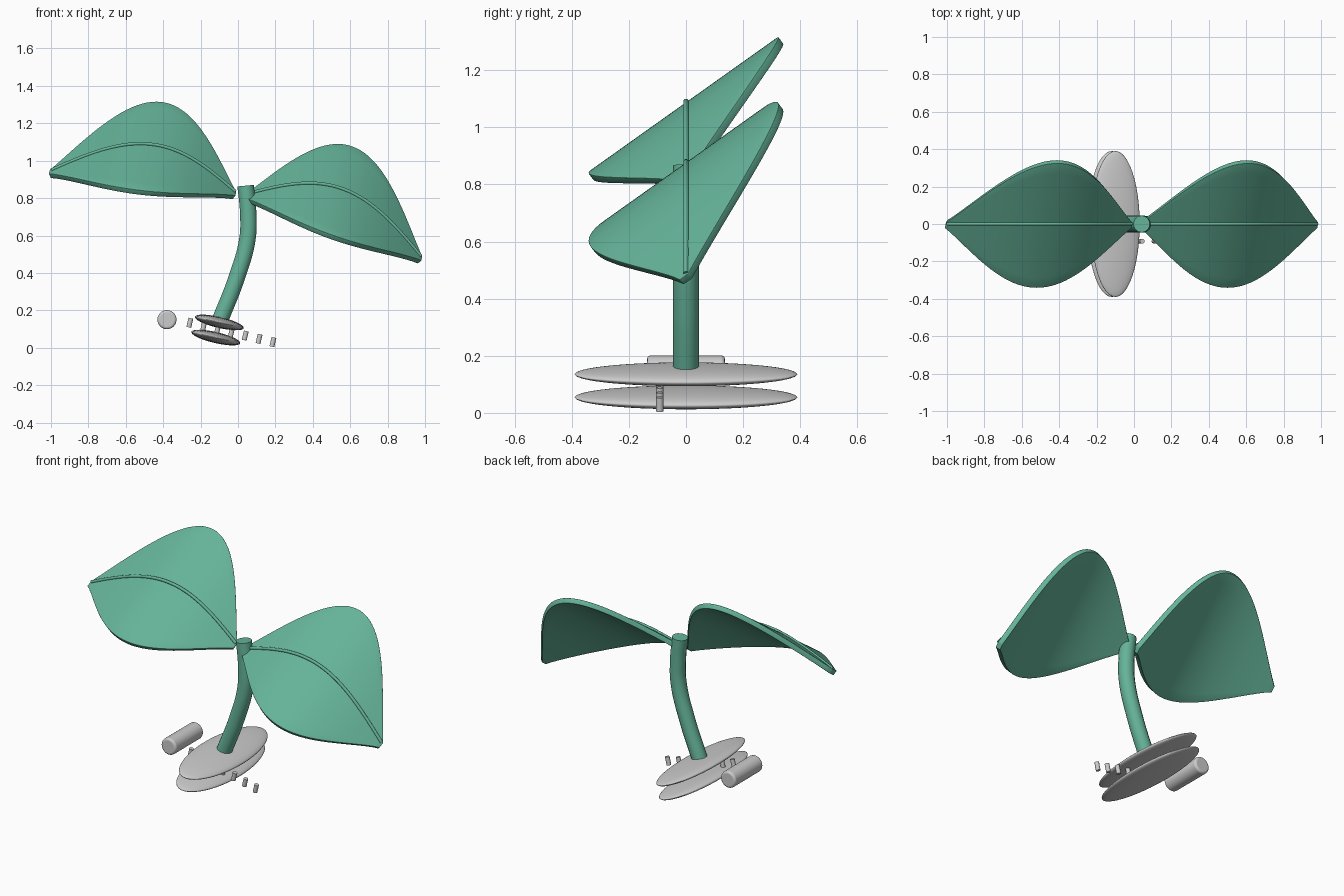
import bpy, bmesh, math
from mathutils import Matrix

if "Cube" in bpy.data.objects:
    bpy.data.objects.remove(bpy.data.objects["Cube"])

# Everything is built upright, then leaned about the y axis
LEAN = Matrix.Rotation(math.radians(13.1), 4, 'Y')
CX = -0.173                      # mirror plane between the two leaves

green = bpy.data.materials.new("leaf_green")
green.diffuse_color = (0.13, 0.45, 0.32, 1)
green.use_nodes = True
green.node_tree.nodes["Principled BSDF"].inputs["Base Color"].default_value = green.diffuse_color


def finish(obj, name, mat=None):
    obj.name = name
    if mat:
        obj.data.materials.append(mat)
    if obj.type == 'MESH':
        bpy.context.view_layer.objects.active = obj
        obj.select_set(True)
        bpy.ops.object.shade_smooth_by_angle(angle=math.radians(40))
        obj.select_set(False)
    obj.matrix_basis = LEAN @ obj.matrix_basis
    return obj


def rib_point(t, side):
    """Arched centre line of a leaf, t from stem to tip."""
    x = CX + side * (0.03 + 0.985 * t)
    return x, 0.82 - 0.111 * t + 0.2 * math.sin(math.pi * t)


def tube(name, pts, radius):
    cu = bpy.data.curves.new(name, 'CURVE')
    cu.dimensions = '3D'
    cu.bevel_depth = radius
    cu.bevel_resolution = 5
    cu.use_fill_caps = True
    sp = cu.splines.new('BEZIER')
    sp.bezier_points.add(len(pts) - 1)
    for bp, (x, z) in zip(sp.bezier_points, pts):
        bp.co = (x, 0, z)
        bp.handle_left_type = bp.handle_right_type = 'AUTO'
    obj = bpy.data.objects.new(name, cu)
    bpy.context.collection.objects.link(obj)
    return finish(obj, name, green)


def leaf(name, side):
    bm = bmesh.new()
    n, m = 40, 12
    rows = []
    for i in range(n + 1):
        t = i / n
        x, z = rib_point(t, side)
        half = 0.015 + 0.318 * math.sin(math.pi * t) ** 1.08
        rows.append([bm.verts.new((x, half * v, z - 0.032 + 0.73 * half * v))
                     for v in (2 * j / m - 1 for j in range(m + 1))])
    for a, b in zip(rows, rows[1:]):
        for j in range(m):
            bm.faces.new((a[j], a[j + 1], b[j + 1], b[j]))
    bmesh.ops.recalc_face_normals(bm, faces=bm.faces)
    me = bpy.data.meshes.new(name)
    bm.to_mesh(me)
    bm.free()
    obj = bpy.data.objects.new(name, me)
    bpy.context.collection.objects.link(obj)
    sol = obj.modifiers.new("thickness", 'SOLIDIFY')
    sol.thickness, sol.offset = 0.03, 0
    bev = obj.modifiers.new("rounded_edge", 'BEVEL')
    bev.width, bev.segments, bev.limit_method = 0.012, 3, 'ANGLE'
    bev.angle_limit = math.radians(50)
    finish(obj, name, green)


# Leaves with raised midribs
for label, side in (("left", -1), ("right", 1)):
    leaf(label + "_leaf", side)
    pts = [rib_point(i / 10, side) for i in range(11)]
    tube(label + "_midrib", [(x, z - 0.010) for x, z in pts], 0.009)

# Curved stem
tube("stem", [(-0.128, 0.115), (-0.092, 0.36), (-0.083, 0.58),
              (-0.112, 0.72), (-0.157, 0.853)], 0.045)

# Two flattened oval base discs
for name, z in (("upper_base_disc", 0.109), ("lower_base_disc", 0.026)):
    bpy.ops.mesh.primitive_uv_sphere_add(segments=48, ring_count=24, location=(-0.128, 0, z))
    obj = bpy.context.object
    obj.scale = (0.134, 0.39, 0.0295)
    finish(obj, name)

# Roller lying along y
bpy.ops.mesh.primitive_cylinder_add(vertices=32, radius=0.051, depth=0.272,
                                    location=(-0.404, 0, 0.06), rotation=(math.pi / 2, 0, 0))
roller = bpy.context.object
bev = roller.modifiers.new("soft_rim", 'BEVEL')
bev.width, bev.segments, bev.limit_method = 0.012, 3, 'ANGLE'
finish(roller, "roller")

# Row of small pegs
for i in range(7):
    bpy.ops.mesh.primitive_cylinder_add(vertices=16, radius=0.013, depth=0.05,
                                        location=(-0.281 + 0.076 * i, -0.092, 0.0716))
    finish(bpy.context.object, f"peg_{i + 1}")
